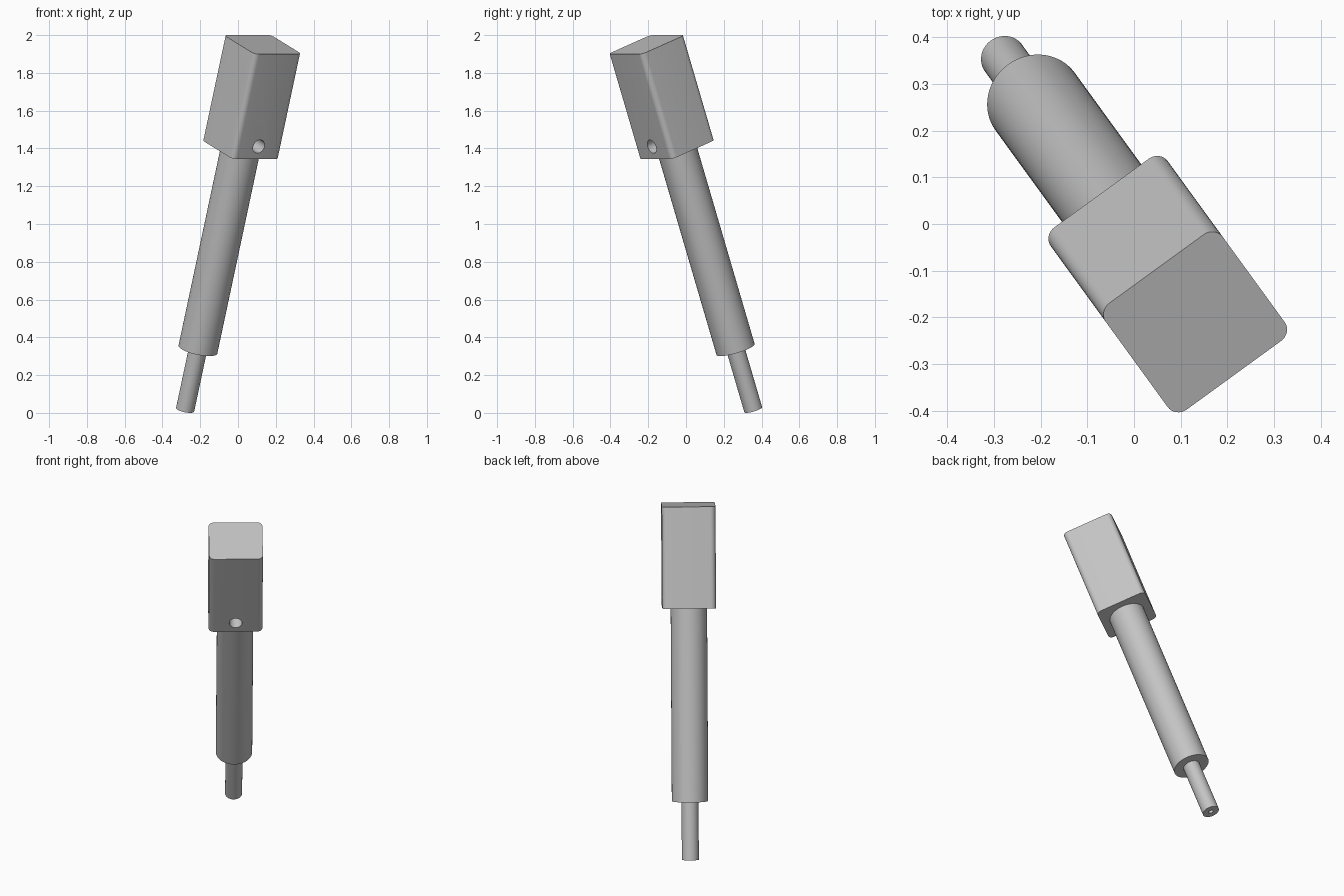
import bpy, bmesh
from math import radians
from mathutils import Matrix, Vector

default = bpy.data.objects.get("Cube")
if default:
    bpy.data.objects.remove(default, do_unlink=True)

# One plain grey for every part
grey = bpy.data.materials.new("plain_grey")
grey.use_nodes = True
colour = (0.55, 0.55, 0.55, 1)
grey.diffuse_color = colour
grey.node_tree.nodes["Principled BSDF"].inputs["Base Color"].default_value = colour

# The parts are built upright, then leaned as one about the rod tip
LEAN = (Matrix.Translation((-0.28, 0.356, 0.0167))
        @ Matrix.Rotation(radians(36), 4, 'Z')
        @ Matrix.Rotation(radians(19.9), 4, 'X'))

ROD_TOP, SLEEVE_TOP, HEAD_TOP = 0.34, 1.466, 2.056
WIDTH, DEPTH, CORNER = 0.31, 0.30, 0.03


def finish(bm, name):
    bmesh.ops.recalc_face_normals(bm, faces=bm.faces)
    mesh = bpy.data.meshes.new(name)
    bm.to_mesh(mesh)
    bm.free()
    mesh.materials.append(grey)
    obj = bpy.data.objects.new(name, mesh)
    bpy.context.collection.objects.link(obj)
    obj.matrix_world = LEAN
    return obj


def lathe(name, profile, steps=64):
    bm = bmesh.new()
    verts = [bm.verts.new((r, 0, z)) for r, z in profile]
    edges = [bm.edges.new(pair) for pair in zip(verts, verts[1:])]
    bmesh.ops.spin(bm, geom=verts + edges, cent=(0, 0, 0), axis=(0, 0, 1),
                   angle=radians(360), steps=steps, use_duplicate=False)
    bmesh.ops.remove_doubles(bm, verts=bm.verts, dist=0.0001)
    return finish(bm, name)


# Thin rod with a small blind hole in its tip
rod = lathe("tip_rod", [(0, 0.12), (0.014, 0.12), (0.014, 0), (0.049, 0),
                        (0.049, ROD_TOP), (0, ROD_TOP)])

# Thick round sleeve
sleeve = lathe("sleeve", [(0, ROD_TOP), (0.105, ROD_TOP),
                          (0.105, SLEEVE_TOP), (0, SLEEVE_TOP)])

# Square head with rounded upright corners
bm = bmesh.new()
bmesh.ops.create_cube(bm, size=1)
bmesh.ops.scale(bm, vec=(WIDTH, DEPTH, HEAD_TOP - SLEEVE_TOP), verts=bm.verts)
bmesh.ops.translate(bm, vec=(0, 0, (HEAD_TOP + SLEEVE_TOP) / 2), verts=bm.verts)
upright = [e for e in bm.edges
           if abs((e.verts[0].co - e.verts[1].co).normalized().z) > 0.9]
bmesh.ops.bevel(bm, geom=upright, offset=CORNER, segments=8, profile=0.5,
                affect='EDGES')
head = finish(bm, "head_block")

# Blind hole low on the front of the head
bm = bmesh.new()
bmesh.ops.create_cone(bm, cap_ends=True, segments=40, radius1=0.037,
                      radius2=0.037, depth=0.3)
bmesh.ops.rotate(bm, cent=(0, 0, 0), verts=bm.verts,
                 matrix=Matrix.Rotation(radians(90), 3, 'X'))
bmesh.ops.translate(bm, verts=bm.verts,
                    vec=Vector((0, -DEPTH / 2, SLEEVE_TOP + 0.07)))
cutter = finish(bm, "hole_cutter")
cutter.hide_render = True
cut = head.modifiers.new("front_hole", 'BOOLEAN')
cut.operation = 'DIFFERENCE'
cut.solver = 'EXACT'
cut.object = cutter
bpy.context.view_layer.update()
bpy.context.view_layer.objects.active = head
bpy.ops.object.modifier_apply(modifier=cut.name)
bpy.data.objects.remove(cutter, do_unlink=True)

# Smooth round surfaces, sharp rims
bpy.ops.object.select_all(action='DESELECT')
for part in (rod, sleeve, head):
    part.select_set(True)
bpy.context.view_layer.objects.active = head
bpy.ops.object.shade_smooth_by_angle(angle=radians(30))
